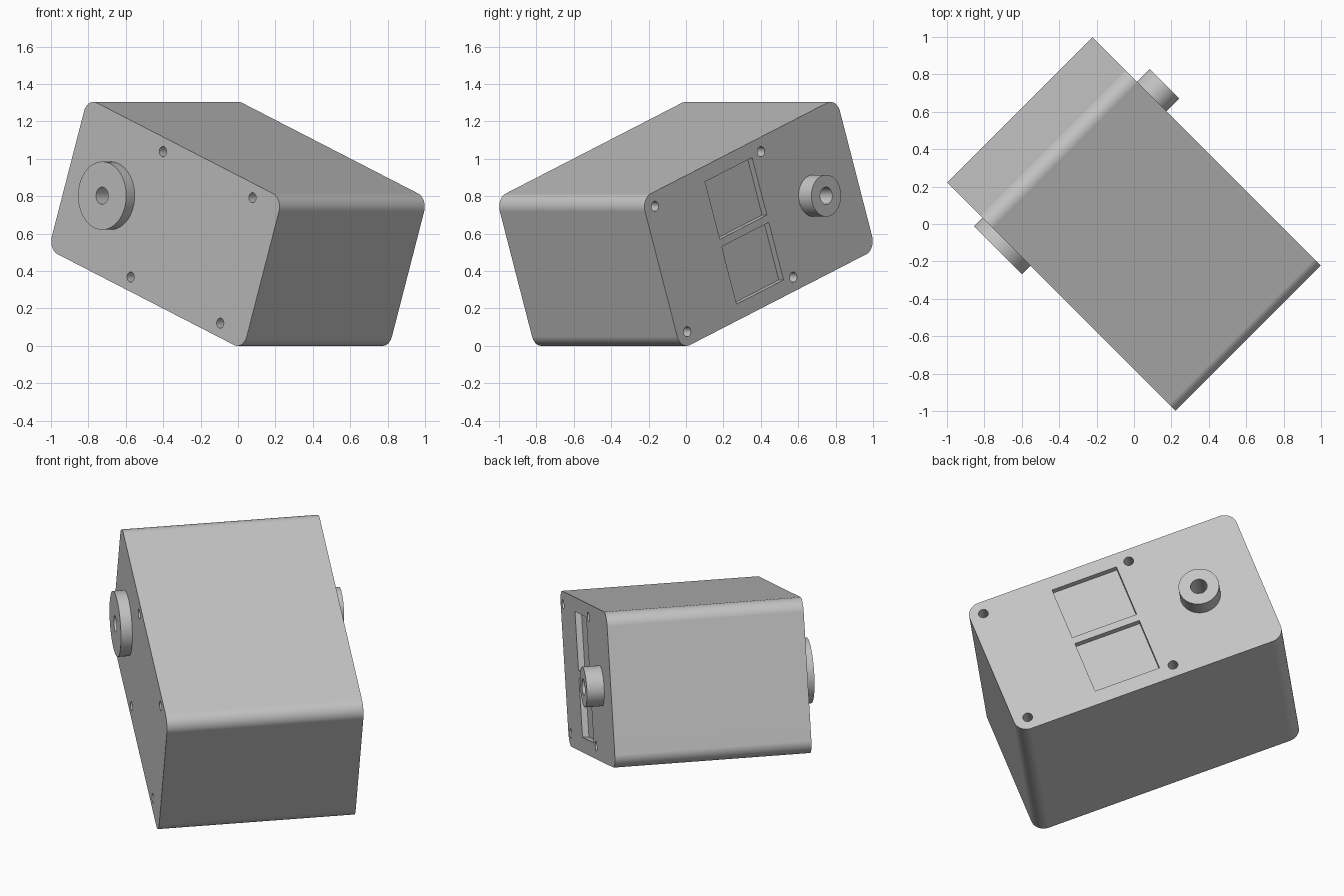
import bpy, bmesh, math
from mathutils import Matrix, Vector

default = bpy.data.objects.get("Cube")
if default:
    bpy.data.objects.remove(default, do_unlink=True)

# Single grey plastic
grey = bpy.data.materials.new("grey_plastic")
grey.use_nodes = True
grey.diffuse_color = (0.55, 0.55, 0.55, 1)
grey.node_tree.nodes["Principled BSDF"].inputs["Base Color"].default_value = (0.55, 0.55, 0.55, 1)

# Housing frame: X along the long side, Y along the short side, Z out of the front plate
tilt = math.radians(20)
across = Vector((1, -1, 0)).normalized()
up = Vector((0, 0, 1))
long_axis = across * math.cos(tilt) - up * math.sin(tilt)
short_axis = across * math.sin(tilt) + up * math.cos(tilt)
normal = long_axis.cross(short_axis)
FRAME = Matrix.Translation((0, 0, 0.652)) @ Matrix((long_axis, short_axis, normal)).transposed().to_4x4()

WIDTH, HEIGHT, DEPTH, CORNER = 1.568, 0.862, 1.098, 0.075
FACE = DEPTH / 2
SHAFT_X = -0.441


def finish(bm, name):
    mesh = bpy.data.meshes.new(name)
    bm.to_mesh(mesh)
    bm.free()
    mesh.materials.append(grey)
    obj = bpy.data.objects.new(name, mesh)
    bpy.context.collection.objects.link(obj)
    obj.matrix_world = FRAME
    return obj


def add_box(bm, x0, x1, y0, y1, z0, z1):
    place = Matrix.Translation(((x0 + x1) / 2, (y0 + y1) / 2, (z0 + z1) / 2))
    size = Matrix.Diagonal((x1 - x0, y1 - y0, z1 - z0, 1))
    bmesh.ops.create_cube(bm, size=1, matrix=place @ size)


def add_cylinder(bm, x, y, z0, z1, radius, sides=32):
    bmesh.ops.create_cone(bm, cap_ends=True, segments=sides, radius1=radius, radius2=radius,
                          depth=z1 - z0, matrix=Matrix.Translation((x, y, (z0 + z1) / 2)))


def cut(obj, cutter):
    mod = obj.modifiers.new("cut", 'BOOLEAN')
    mod.operation = 'DIFFERENCE'
    mod.solver = 'EXACT'
    mod.object = cutter
    bpy.context.view_layer.update()
    evaluated = obj.evaluated_get(bpy.context.evaluated_depsgraph_get())
    mesh = bpy.data.meshes.new_from_object(evaluated)
    obj.modifiers.clear()
    obj.data = mesh


def smooth(obj):
    bpy.ops.object.select_all(action='DESELECT')
    obj.select_set(True)
    bpy.context.view_layer.objects.active = obj
    bpy.ops.object.shade_smooth_by_angle(angle=math.radians(30))
    weighted = obj.modifiers.new("flat_sides", 'WEIGHTED_NORMAL')
    weighted.keep_sharp = True


# Housing with four rounded long edges
bm = bmesh.new()
add_box(bm, -WIDTH / 2, WIDTH / 2, -HEIGHT / 2, HEIGHT / 2, -FACE, FACE)
corners = [e for e in bm.edges if abs((e.verts[0].co - e.verts[1].co).z) > 0.5]
bmesh.ops.bevel(bm, geom=corners, offset=CORNER, segments=12, profile=0.5, affect='EDGES')
housing = finish(bm, "housing")

# Front and back bosses
bm = bmesh.new()
add_cylinder(bm, SHAFT_X, 0, FACE, FACE + 0.064, 0.182, 64)
front_boss = finish(bm, "front_boss")
bm = bmesh.new()
add_cylinder(bm, SHAFT_X, 0, -FACE - 0.097, -FACE, 0.112, 64)
back_boss = finish(bm, "back_boss")

# Screw holes, shaft bores and back windows
bm = bmesh.new()
for y in (-0.357, 0.357):
    for x in (-0.15, 0.571):
        add_cylinder(bm, x, y, FACE - 0.12, FACE + 0.02, 0.027)
    for x in (-0.15, 0.704):
        add_cylinder(bm, x, y, -FACE - 0.02, -FACE + 0.12, 0.027)
for z0, z1 in ((FACE - 0.08, FACE + 0.2), (-FACE - 0.2, -FACE + 0.05)):
    add_cylinder(bm, SHAFT_X, 0, z0, z1, 0.046)
for y0, y1 in ((0.023, 0.35), (-0.346, -0.019)):
    add_box(bm, -0.075, 0.303, y0, y1, -FACE - 0.05, -FACE + 0.036)
cutter = finish(bm, "hole_cutter")
cutter.hide_render = True

parts = (housing, front_boss, back_boss)
for part in parts:
    cut(part, cutter)
bpy.data.objects.remove(cutter, do_unlink=True)
for part in parts:
    smooth(part)
